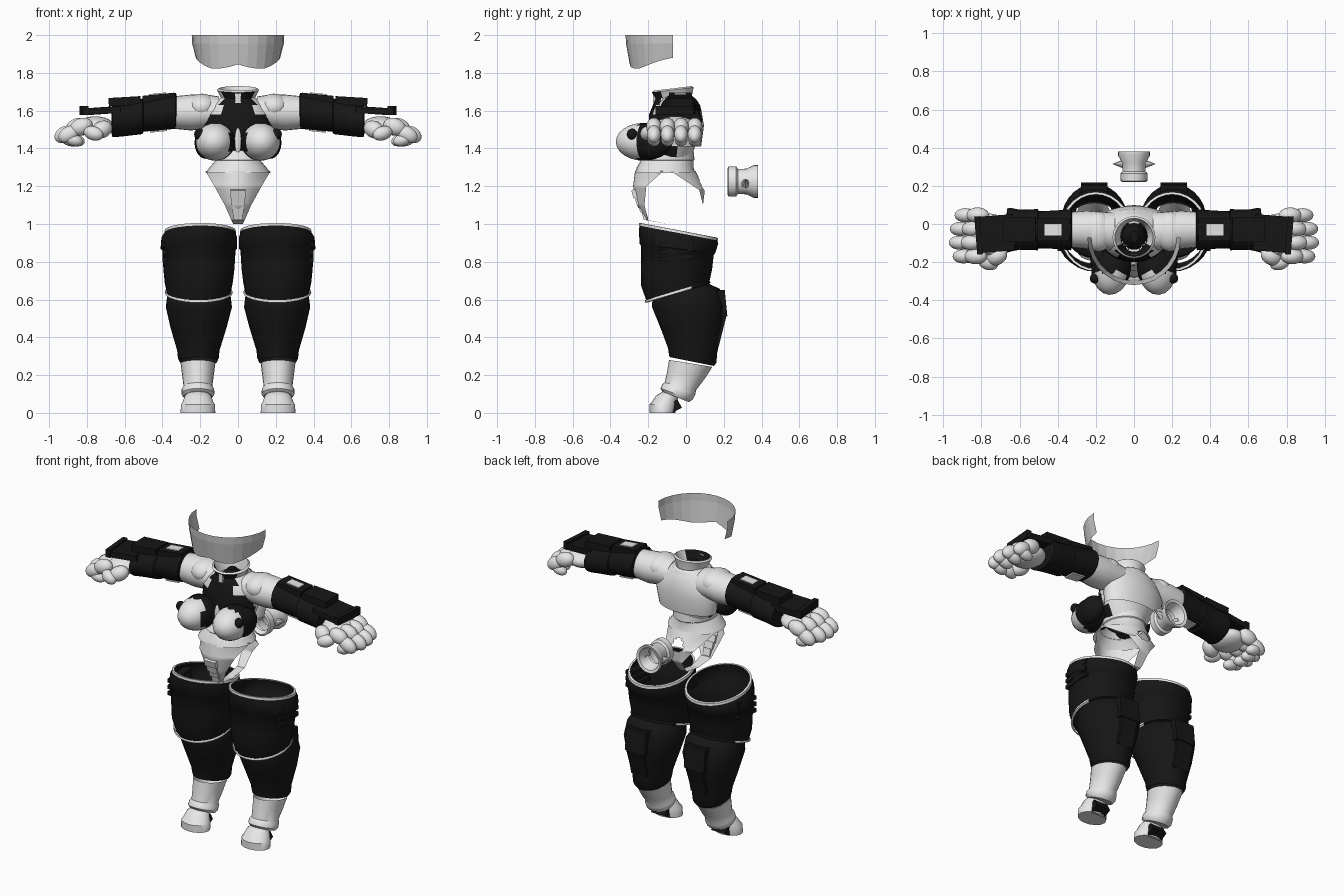
import bpy, bmesh, math
from mathutils import Matrix, Vector, Euler

cube = bpy.data.objects.get("Cube")
if cube:
    bpy.data.objects.remove(cube)


def make_material(name, value):
    mat = bpy.data.materials.new(name)
    mat.use_nodes = True
    color = (value, value, value, 1)
    mat.diffuse_color = color
    mat.node_tree.nodes["Principled BSDF"].inputs["Base Color"].default_value = color
    return mat


WHITE = make_material("armor white", .8)
BLACK = make_material("suit black", .008)
VISOR = make_material("visor grey", .62)


def finish(name, bm, mats, mirror=False, rule=None, smooth=True):
    """Turn a bmesh into an object; rule(center) picks the material index."""
    bmesh.ops.recalc_face_normals(bm, faces=bm.faces)
    if rule:
        for face in bm.faces:
            face.material_index = int(rule(face.calc_center_median()))
    mesh = bpy.data.meshes.new(name)
    bm.to_mesh(mesh)
    bm.free()
    for mat in mats:
        mesh.materials.append(mat)
    obj = bpy.data.objects.new(name, mesh)
    bpy.context.collection.objects.link(obj)
    if mirror:
        obj.modifiers.new("Mirror", 'MIRROR').use_clip = False
    bpy.ops.object.select_all(action='DESELECT')
    obj.select_set(True)
    bpy.context.view_layer.objects.active = obj
    if smooth:
        bpy.ops.object.shade_smooth_by_angle(angle=math.radians(40))
    return obj


def loft(name, rows, mats, axis="z", sides=24, caps=(False, False), **opts):
    """Skin elliptical rings: (position, center u, center v, radius u, radius v, slope)."""
    bm = bmesh.new()
    rings = []
    for pos, cu, cv, ru, rv, *slope in rows:
        ring = []
        for i in range(sides):
            a = math.tau * i / sides
            u, v = cu + ru * math.cos(a), cv + rv * math.sin(a)
            w = pos + (slope[0] if slope else 0) * rv * math.sin(a)
            ring.append(bm.verts.new({"z": (u, v, w), "x": (w, u, v), "y": (u, w, v)}[axis]))
        rings.append(ring)
    for low, high in zip(rings, rings[1:]):
        for i in range(sides):
            j = (i + 1) % sides
            bm.faces.new((low[i], low[j], high[j], high[i]))
    for wanted, ring in zip(caps, (rings[0], rings[-1])):
        if wanted:
            bm.faces.new(ring)
    return finish(name, bm, mats, **opts)


def solids(name, items, mat, kind="ball", **opts):
    """Several balls, boxes or spikes in one object: (center, size, rotation)."""
    bm = bmesh.new()
    for center, size, *rot in items:
        m = Matrix.LocRotScale(Vector(center), Euler(rot[0] if rot else (0, 0, 0)), Vector(size))
        if kind == "ball":
            bmesh.ops.create_uvsphere(bm, u_segments=20, v_segments=12, radius=1, matrix=m)
        elif kind == "box":
            bmesh.ops.create_cube(bm, size=2, matrix=m)
        else:
            bmesh.ops.create_cone(bm, cap_ends=True, segments=8, radius1=1, radius2=0, depth=2, matrix=m)
    return finish(name, bm, mat if isinstance(mat, list) else [mat], **opts)


def sample(points, t):
    """Linear interpolation along a list of tuples, t from 0 to 1."""
    k = min(int(t * (len(points) - 1)), len(points) - 2)
    f = t * (len(points) - 1) - k
    return [a + (b - a) * f for a, b in zip(points[k], points[k + 1])]


# Visor: an open faceted sheet with an upper band
bm = bmesh.new()
edge = [(1.88,), (1.865,), (1.84,), (1.82,), (1.825,), (1.845,)]
steps = 14
columns = []
for i in range(steps + 1):
    a = math.pi * (1 + i / steps)
    low = sample(edge, 1 - abs(2 * i / steps - 1))[0]
    columns.append([bm.verts.new((.245 * k * math.cos(a), -.07 + .25 * k * math.sin(a), z))
                    for z, k in ((2, 1), (1.955, .99), (low, .91))])
for a, b in zip(columns, columns[1:]):
    for j in range(2):
        bm.faces.new((a[j], b[j], b[j + 1], a[j + 1]))
finish("visor", bm, [VISOR], smooth=False)

# Chest: white back and shoulders, black front centre and flanks
def chest_rule(c):
    front = c.y < -.09
    return front and (abs(c.x) < .08 or c.z < 1.55) or (c.z < 1.46 and c.y < -.04)


loft("chest", [(1.35, 0, -.08, .12, .11), (1.42, 0, -.075, .16, .125), (1.5, 0, -.06, .185, .14),
               (1.58, 0, -.055, .18, .14), (1.63, 0, -.05, .15, .125), (1.67, 0, -.06, .09, .1)],
     [WHITE, BLACK], sides=48, rule=chest_rule)
loft("back_plate", [(1.41, 0, -.02, .19, .1), (1.52, 0, -.01, .205, .105), (1.61, 0, -.02, .18, .1),
                    (1.66, 0, -.03, .1, .085)], [WHITE], sides=32)
loft("collar", [(1.6, 0, -.065, .085, .1), (1.65, 0, -.065, .08, .09), (1.71, 0, -.07, .112, .11, .12),
                (1.718, 0, -.07, .1, .1, .12), (1.65, 0, -.065, .07, .08)], [WHITE, BLACK], sides=40,
     rule=lambda c: c.y < -.11 and abs(c.x) < .075 and c.z < 1.7)
loft("neck", [(1.6, 0, -.065, .065, .07), (1.66, 0, -.065, .05, .06), (1.69, 0, -.065, .02, .03)],
     [BLACK], caps=(False, True))
solids("throat_clasp", [((0, -.168, 1.665), (.015, .008, .025))], WHITE, "box")
solids("sternum_strip", [((0, -.21, 1.44), (.018, .012, .07))], WHITE)

# Bust cups, with black outer sides and round side fittings
solids("bust", [((.12, -.225, 1.435), (.105, .147, .1), (0, 0, .08))], [WHITE, BLACK], mirror=True,
       rule=lambda c: c.y > -.25 or c.x < .045)
solids("bust_side", [((.17, -.18, 1.43), (.06, .1, .085))], BLACK, mirror=True)
solids("bust_fitting", [((.205, -.285, 1.475), (.027, .027, .03))], BLACK, mirror=True)

# Shoulders and sleeves
loft("shoulder", [(.1, -.04, 1.59, .1, .085), (.18, -.035, 1.595, .1, .092), (.25, -.03, 1.59, .1, .095),
                  (.34, -.03, 1.59, .092, .086)], [WHITE], axis="x", mirror=True)
solids("shoulder_pad", [((.19, -.04, 1.62), (.085, .105, .07))], WHITE, mirror=True)
loft("sleeve", [(.325, -.03, 1.6, .09, .085), (.33, -.03, 1.6, .108, .095), (.42, -.03, 1.585, .1, .092),
                (.5, -.03, 1.575, .098, .085), (.505, -.03, 1.57, .108, .094), (.6, -.03, 1.555, .105, .09),
                (.65, -.03, 1.55, .115, .09), (.665, -.035, 1.545, .115, .085), (.67, -.04, 1.54, .08, .06)],
     [BLACK], axis="x", caps=(False, True), mirror=True)
solids("sleeve_plate", [((.42, -.03, 1.665), (.085, .06, .022), (0, .1, 0)),
                        ((.6, -.03, 1.65), (.085, .065, .022), (0, .06, 0)),
                        ((.72, -.05, 1.6), (.09, .095, .018), (0, .07, -.08)),
                        ((.815, -.06, 1.6), (.015, .1, .024), (0, 0, -.08))],
       BLACK, "box", mirror=True)
solids("sleeve_patch", [((.425, -.03, 1.688), (.045, .03, .004), (0, .1, 0)),
                        ((.42, -.03, 1.492), (.045, .035, .004), (0, .1, 0))], WHITE, "box", mirror=True)

# Hands: palm, four two-jointed fingers and a thumb
fingers = [((.755, -.055, 1.515), (.1, .11, .055))]
for i in range(4):
    y = -.17 + .072 * i
    reach = (0, .02, .015, -.01)[i]
    fingers += [((.83 + reach, y, 1.515), (.062, .041, .045), (0, .35, 0)),
                ((.895 + reach, y, 1.475), (.06, .037, .042), (0, .5, 0)),
                ((.87 + reach, y, 1.445), (.05, .034, .032), (0, -.3, 0))]
fingers += [((.72, -.17, 1.5), (.06, .045, .045), (0, .4, -.5)),
            ((.765, -.205, 1.48), (.055, .036, .037), (0, -.3, .3))]
solids("hand", fingers, WHITE, mirror=True)

# Waist band and the tapering hip panel that runs between the legs
loft("waist", [(1.27, 0, -.11, .172, .16), (1.3, 0, -.11, .15, .15), (1.335, 0, -.1, .12, .14),
               (1.34, 0, -.1, .125, .145), (1.39, 0, -.085, .125, .125)], [WHITE])
path = [(-.27, 1.28, .172, .15), (-.28, 1.2, .125, .07), (-.26, 1.1, .07, .04), (-.21, 1.02, .035, .01),
        (-.09, 1.0, .025, 0), (.03, 1.02, .025, 0), (.09, 1.1, .035, 0), (.1, 1.18, .1, -.03),
        (.05, 1.28, .17, -.13)]
bm = bmesh.new()
rows = []
for i in range(65):
    y, z, w, bulge = sample(path, i / 64)
    rows.append([bm.verts.new((w * u / 8, y + bulge * (u / 8) ** 2, z)) for u in range(-8, 9)])
for a, b in zip(rows, rows[1:]):
    for j in range(16):
        bm.faces.new((a[j], a[j + 1], b[j + 1], b[j]))
opening = Vector((0, .09, 1.205))
holes = [f for f in bm.faces if (f.calc_center_median() - opening).length < .04]
bmesh.ops.delete(bm, geom=holes, context='FACES')
finish("hip_panel", bm, [WHITE])
solids("hip_scale", [((0, -.272 + .018 * i, 1.16 - .038 * i), (.04 - .005 * i, .012, .022), (.3, 0, 0))
                     for i in range(4)], WHITE, "box")

# Tail socket floating behind, with two side spikes
loft("tail_socket", [(.24, 0, 1.225, .05, .05), (.22, 0, 1.225, .06, .068), (.225, 0, 1.225, .07, .08),
                     (.265, 0, 1.225, .072, .08), (.275, 0, 1.225, .06, .066), (.32, 0, 1.225, .062, .068),
                     (.36, 0, 1.225, .084, .087), (.38, 0, 1.225, .084, .087), (.375, 0, 1.225, .068, .07),
                     (.31, 0, 1.225, .048, .05)], [WHITE], axis="y")
solids("tail_spike", [((.083, .315, 1.225), (.025, .025, .035), (0, 1.2, 0))], WHITE, "spike", mirror=True)

# Thighs: open black tubes with white hems
loft("thigh", [(.96, .2, -.04, .185, .205, -.19), (.93, .205, -.04, .2, .21, -.17),
               (.87, .207, -.045, .203, .2, -.12), (.86, .207, -.045, .194, .192, -.12),
               (.76, .207, -.05, .188, .188), (.69, .208, -.055, .18, .182, .1),
               (.64, .208, -.045, .17, .165, .28)], [BLACK], sides=28, mirror=True)
loft("thigh_hem", [(.952, .2, -.04, .19, .209, -.19), (.966, .2, -.04, .188, .208, -.19),
                   (.967, .2, -.04, .175, .195, -.19)], [WHITE], sides=28, mirror=True)
loft("knee_hem", [(.648, .208, -.045, .177, .172, .3), (.636, .208, -.045, .18, .174, .3),
                  (.632, .208, -.045, .168, .162, .3)], [WHITE, BLACK], sides=28, mirror=True,
     rule=lambda c: c.y > .04)
solids("thigh_strap", [((.375, -.05, z), (.025, .09, .012), (.1, 0, 0)) for z in (.82, .86, .9)],
       BLACK, "box", mirror=True)

# Shins with a raised calf plate
loft("shin", [(.65, .207, -.03, .155, .14, .28), (.62, .207, .0, .168, .18, .2), (.56, .207, .015, .175, .195),
              (.45, .209, .03, .148, .165), (.33, .21, .035, .112, .13, -.1), (.29, .21, .035, .108, .126, -.2),
              (.272, .21, .03, .1, .118, -.2)], [BLACK], sides=28, mirror=True)
solids("calf_plate", [((.208, .192, .58), (.07, .02, .07), (.1, 0, 0)),
                      ((.21, .175, .44), (.055, .02, .085), (-.25, 0, 0))], BLACK, "box", mirror=True)

# Boots and feet
loft("boot", [(.262, .212, .025, .092, .115, -.16), (.2, .212, 0, .084, .1, -.18),
              (.14, .212, -.03, .076, .083, -.25), (.125, .212, -.038, .086, .088, -.3),
              (.1, .212, -.05, .087, .085, -.35), (.085, .212, -.055, .075, .07, -.4)],
     [WHITE], caps=(False, True), mirror=True)
loft("foot", [(0, .212, -.125, .092, .068), (.045, .212, -.12, .09, .074), (.055, .212, -.115, .082, .068),
              (.09, .212, -.1, .07, .06), (.115, .212, -.085, .045, .035)], [WHITE],
     sides=16, caps=(True, True), mirror=True)
solids("heel_pad", [((.212, -.06, .035), (.05, .03, .025), (.5, 0, 0))], BLACK, "box", mirror=True)
